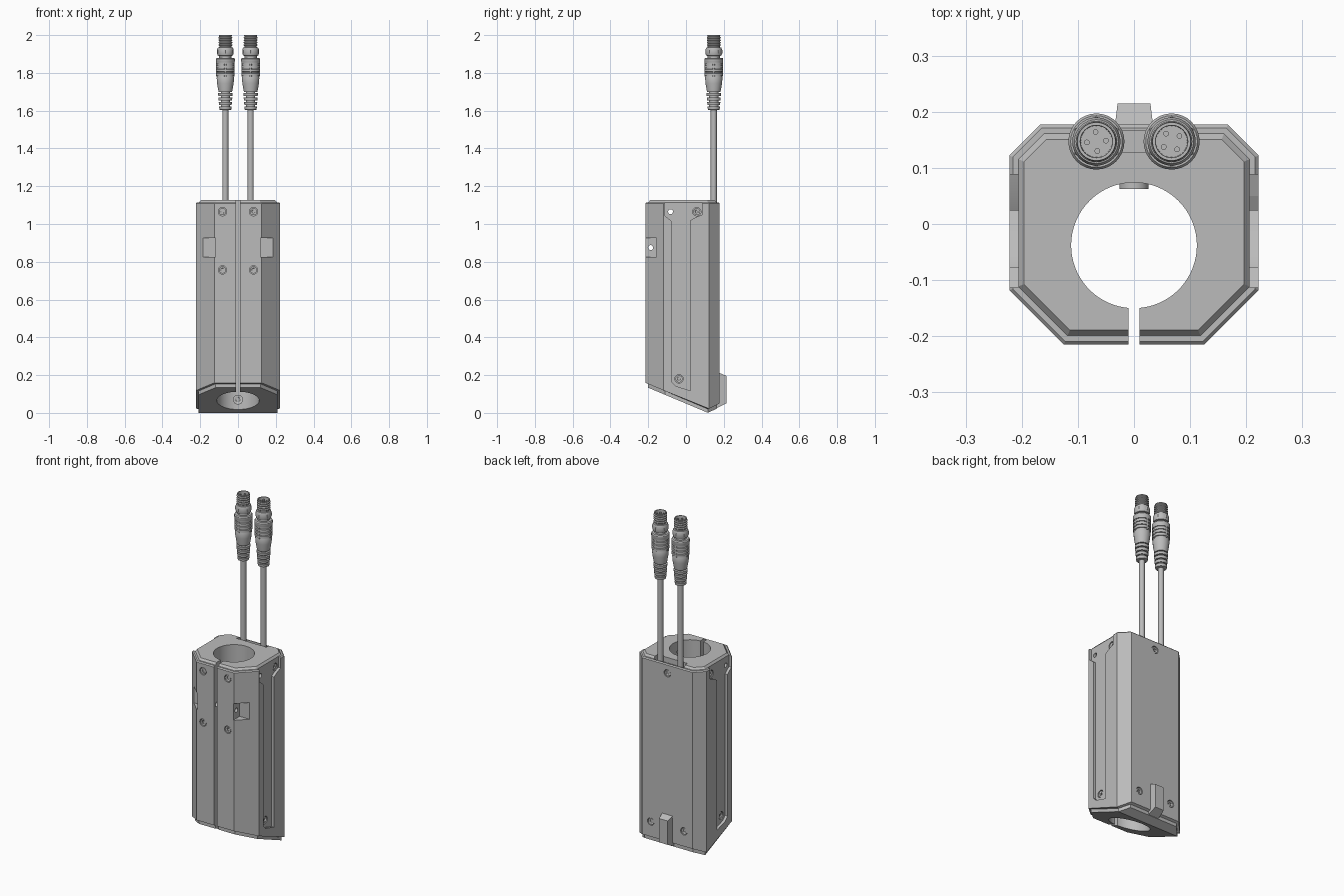
import bpy, bmesh, math
from mathutils import Matrix, Vector

cube = bpy.data.objects.get("Cube")
if cube:
    bpy.data.objects.remove(cube, do_unlink=True)

grey = bpy.data.materials.new("light_grey")
grey.use_nodes = True
COLOR = (0.5, 0.5, 0.5, 1)
grey.diffuse_color = COLOR
grey.node_tree.nodes["Principled BSDF"].inputs["Base Color"].default_value = COLOR

TOP, FOLD = 1.115, 0.117
BORE_Y = -0.038


def finish(name, bm, smooth=True):
    bmesh.ops.recalc_face_normals(bm, faces=bm.faces)
    mesh = bpy.data.meshes.new(name)
    bm.to_mesh(mesh)
    bm.free()
    obj = bpy.data.objects.new(name, mesh)
    bpy.context.collection.objects.link(obj)
    mesh.materials.append(grey)
    if smooth:
        select(obj)
        bpy.ops.object.shade_smooth_by_angle(angle=math.radians(30))
    return obj


def select(obj):
    bpy.ops.object.select_all(action='DESELECT')
    obj.select_set(True)
    bpy.context.view_layer.objects.active = obj


def cut(obj, cutter):
    mod = obj.modifiers.new("cut", 'BOOLEAN')
    mod.operation, mod.solver, mod.object = 'DIFFERENCE', 'EXACT', cutter
    select(obj)
    bpy.ops.object.modifier_apply(modifier=mod.name)
    bpy.data.objects.remove(cutter, do_unlink=True)


def box(name, lo, hi):
    bm = bmesh.new()
    lo, hi = Vector(lo), Vector(hi)
    bmesh.ops.create_cube(bm, size=1, matrix=Matrix.Translation((lo + hi) / 2) @ Matrix.Diagonal((*(hi - lo), 1)))
    return finish(name, bm, False)


def cylinder(name, loc, axis, radius, depth, sides=32):
    """Cylinder centred on loc along axis."""
    bm = bmesh.new()
    turn = Vector(axis).to_track_quat('Z', 'Y').to_matrix().to_4x4()
    bmesh.ops.create_cone(bm, cap_ends=True, segments=sides, radius1=radius, radius2=radius,
                          depth=depth, matrix=Matrix.Translation(loc) @ turn)
    return finish(name, bm)


def side_prism(name, profile, x0, x1, taper=0):
    """Extrude a (y, z) profile along x."""
    bm = bmesh.new()
    ends = [[bm.verts.new((x, y, z)) for y, z in profile] for x in (x0, x1)]
    for ring in ends:
        bm.faces.new(ring)
    for i in range(len(profile)):
        j = (i + 1) % len(profile)
        bm.faces.new((ends[0][i], ends[0][j], ends[1][j], ends[1][i]))
    return finish(name, bm, False)


def lathe(name, profile, x, y, sides=32):
    """Turn a closed (radius, z) profile that starts and ends on the axis."""
    bm = bmesh.new()
    verts = [bm.verts.new((r, 0, z)) for r, z in profile]
    edges = [bm.edges.new(pair) for pair in zip(verts, verts[1:])]
    bmesh.ops.spin(bm, geom=verts + edges, cent=(0, 0, 0), axis=(0, 0, 1),
                   angle=math.tau, steps=sides)
    bmesh.ops.remove_doubles(bm, verts=bm.verts, dist=0.0001)
    bmesh.ops.translate(bm, verts=bm.verts, vec=(x, y, 0))
    return finish(name, bm)


# Housing: stacked octagon rings over a sloping, folded underside
def octagon(d):
    w, f, b = 0.222 - d, -0.215 + d, 0.177 - d
    cf, cb = 0.097 - 0.586 * d, 0.055 - 0.586 * d
    right = [(w - cf, f), (w, f + cf), (w, b - cb), (w - cb, b)]
    return right + [(-x, y) for x, y in reversed(right)]


def underside(y):
    return (FOLD - y) * 0.42 if y < FOLD else (y - FOLD) * 0.5


bm = bmesh.new()
levels = [(0.014, 0, None), (0.014, 0.02, None), (0, 0.02, None), (0, 0, TOP - 0.006),
          (0.006, 0, TOP), (0.016, 0, TOP), (0.026, 0, TOP + 0.012)]
rings = [[bm.verts.new((x, y, underside(y) + lift if z is None else z)) for x, y in octagon(d)]
         for d, lift, z in levels]
for low, high in zip(rings, rings[1:]):
    for i in range(8):
        j = (i + 1) % 8
        bm.faces.new((low[i], low[j], high[j], high[i]))
r = rings[0]
bm.faces.new((r[0], r[1], r[2], r[5], r[6], r[7]))
bm.faces.new((r[2], r[3], r[4], r[5]))
bm.faces.new(rings[-1])
housing = finish("housing", bm, False)

# Bore, clamp slot and cable well
cut(housing, cylinder("bore_cutter", (0, BORE_Y, 0.6), (0, 0, 1), 0.112, 2, 96))
cut(housing, box("slot_cutter", (-0.01, -0.3, -0.2), (0.01, -0.1, 1.4)))
cut(housing, box("well_cutter", (-0.1, 0.128, TOP - 0.02), (0.1, 0.166, 1.3)))

# Side channels and front corner pockets
channel = [(-0.113, 1.2), (-0.113, 1.045), (-0.077, 1.015), (-0.077, 0.165), (-0.055, 0.142),
           (0.024, 0.118), (0.024, 1.02), (0.05, 1.035), (0.088, 1.05), (0.088, 1.2)]
for s in (-1, 1):
    cut(housing, side_prism("channel_cutter", channel, s * 0.206, s * 0.3))
    cut(housing, box("pocket_cutter", (min(s * 0.12, s * 0.3), -0.3, 0.825),
                     (max(s * 0.12, s * 0.3), -0.155, 0.925)))

# Through holes for the clamp screws
for y, z in ((-0.187, 0.875), (-0.082, 1.065)):
    cut(housing, cylinder("through_cutter", (0, y, z), (1, 0, 0), 0.013, 1))


# Countersunk socket screws
def screw(name, loc, axis):
    loc, axis = Vector(loc), Vector(axis)
    cut(housing, cylinder("seat_cutter", loc, axis, 0.022, 0.024))
    head = cylinder(name, loc - axis * 0.009, axis, 0.0185, 0.012, 24)
    cut(head, cylinder("hex_cutter", loc, axis, 0.009, 0.018, 6))


for s, side in ((-1, "right"), (1, "left")):
    for z, place in ((1.065, "upper"), (0.757, "lower")):
        screw(f"front_screw_{place}_{side}", (s * 0.082, -0.215, z), (0, -1, 0))
    screw(f"channel_screw_top_{side}", (s * 0.206, 0.057, 1.065), (s, 0, 0))
    screw(f"channel_screw_bottom_{side}", (s * 0.206, -0.037, 0.18), (s, 0, 0))
    screw(f"back_screw_{side}", (s * 0.11, 0.177, 0.14), (0, 1, 0))
screw("back_screw_top", (0, 0.177, 1.06), (0, 1, 0))
bore_head = cylinder("bore_screw", (0, 0.07, 0.07), (0, 1, 0), 0.026, 0.016)
cut(bore_head, cylinder("hex_cutter", (0, 0.062, 0.07), (0, 1, 0), 0.012, 0.014, 6))
select(housing)
bpy.ops.object.shade_smooth_by_angle(angle=math.radians(30))

# Tapered hook on the lower back
hook = side_prism("back_hook", [(0.16, 0.024), (0.176, 0.032), (0.215, 0.052), (0.215, 0.195),
                                (0.176, 0.212), (0.16, 0.212)], -0.034, 0.034)
for v in hook.data.vertices:
    if v.co.y > 0.2:
        v.co.x *= 0.86

# Connector profile: strain relief, grip, collar, threaded socket
plug = [(0, 1.60)]
for i in range(4):
    z, rad = 1.605 + i * 0.024, 0.031 + i * 0.002
    plug += [(rad, z), (rad + 0.002, z + 0.016), (0.024, z + 0.016), (0.024, z + 0.024)]
plug += [(0.036, 1.70), (0.044, 1.745), (0.046, 1.775)]
for i in range(4):
    z = 1.78 + i * 0.02
    plug += [(0.044, z), (0.044, z + 0.006), (0.049, z + 0.007), (0.049, z + 0.018)]
plug += [(0.050, 1.86), (0.050, 1.874), (0.046, 1.88), (0.033, 1.88), (0.033, 1.89),
         (0.040, 1.892), (0.043, 1.90), (0.043, 1.925), (0.039, 1.935), (0.032, 1.936)]
for i in range(4):
    z = 1.942 + i * 0.013
    plug += [(0.032, z), (0.037, z + 0.004), (0.037, z + 0.007), (0.032, z + 0.011)]
plug += [(0.035, 1.996), (0.034, 2.0), (0.029, 2.0), (0.028, 1.955), (0, 1.955)]

# Two cables with plugs and pins
for s, side in ((-1, "right"), (1, "left")):
    x, y = s * 0.067, 0.147
    cylinder(f"cable_{side}", (x, y, 1.35), (0, 0, 1), 0.016, 0.52, 20)
    lathe(f"plug_{side}", plug, x, y)
    for k in range(4):
        a = math.radians(20 + 90 * k + 15 * s)
        cylinder(f"pin_{side}_{k + 1}", (x + 0.017 * math.cos(a), y + 0.017 * math.sin(a), 1.97),
                 (0, 0, 1), 0.005, 0.04, 12)
    # Nut flats around the collar
    cylinder(f"collar_nut_{side}", (x, y, 1.912), (0, 0, 1), 0.045, 0.018, 6)
    # Raised grip marks on the plug faces
    for k in range(4):
        a = math.tau * k / 4
        cylinder(f"grip_{side}_{k + 1}", (x + 0.043 * math.cos(a), y + 0.043 * math.sin(a), 1.815),
                 (0, 0, 1), 0.006, 0.07, 12)
